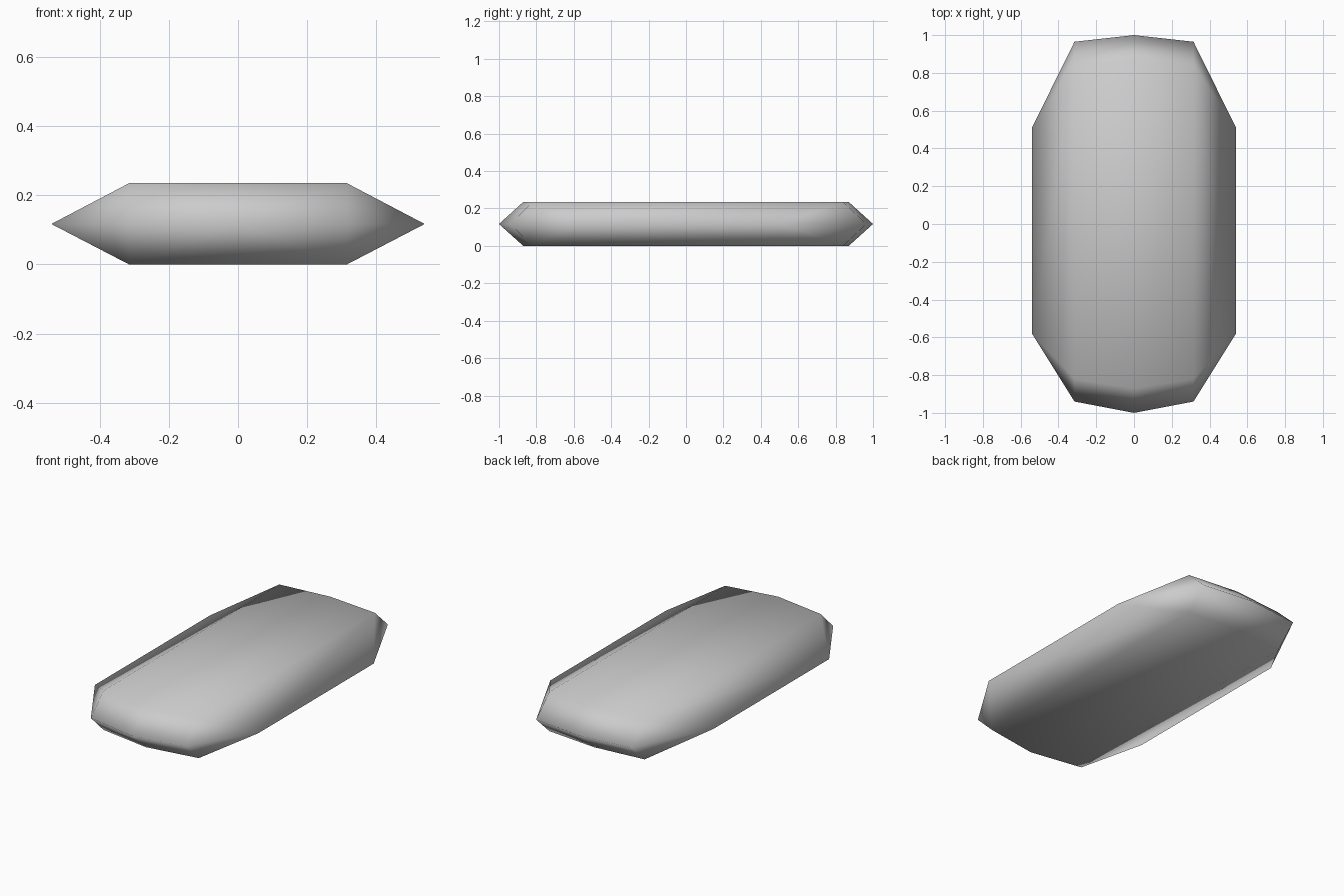
import bpy
import bmesh

if "Cube" in bpy.data.objects:
    bpy.data.objects.remove(bpy.data.objects["Cube"])

MID, TOP = 0.117, 0.235

# Right half of the sharp rim and of the flat cap, front to back
rim = [(0, -1.0), (0.315, -0.94), (0.54, -0.58),
       (0.54, 0.51), (0.315, 0.965), (0, 1.0)]
cap = [(0, -0.87), (0.315, -0.82), (0.315, 0.84), (0, 0.87)]

bm = bmesh.new()
rim_v = [bm.verts.new((x, y, MID)) for x, y in rim]

# Upper and lower shells share the rim
for z in (TOP, 0.0):
    c = [bm.verts.new((x, y, z)) for x, y in cap]
    bm.faces.new(c)                                        # flat cap
    bm.faces.new((rim_v[0], rim_v[1], c[1], c[0]))         # front bevel
    bm.faces.new((rim_v[1], rim_v[2], c[1]))               # front corner
    bm.faces.new((rim_v[2], rim_v[3], c[2], c[1]))         # side bevel
    bm.faces.new((rim_v[3], rim_v[4], c[2]))               # back corner
    bm.faces.new((rim_v[4], rim_v[5], c[3], c[2]))         # back bevel

# Mirror to the left half and weld the centre seam
bmesh.ops.mirror(bm, geom=bm.verts[:] + bm.edges[:] + bm.faces[:],
                 axis='X', merge_dist=0.0005)
bmesh.ops.remove_doubles(bm, verts=bm.verts[:], dist=0.0005)
bmesh.ops.recalc_face_normals(bm, faces=bm.faces[:])
for f in bm.faces:
    f.smooth = True

mesh = bpy.data.meshes.new("bevelled_slab")
bm.to_mesh(mesh)
bm.free()

grey = bpy.data.materials.new("light grey")
grey.diffuse_color = (0.6, 0.6, 0.6, 1)
grey.use_nodes = True
grey.node_tree.nodes["Principled BSDF"].inputs["Base Color"].default_value = grey.diffuse_color
mesh.materials.append(grey)

slab = bpy.data.objects.new("bevelled_slab", mesh)
bpy.context.collection.objects.link(slab)
